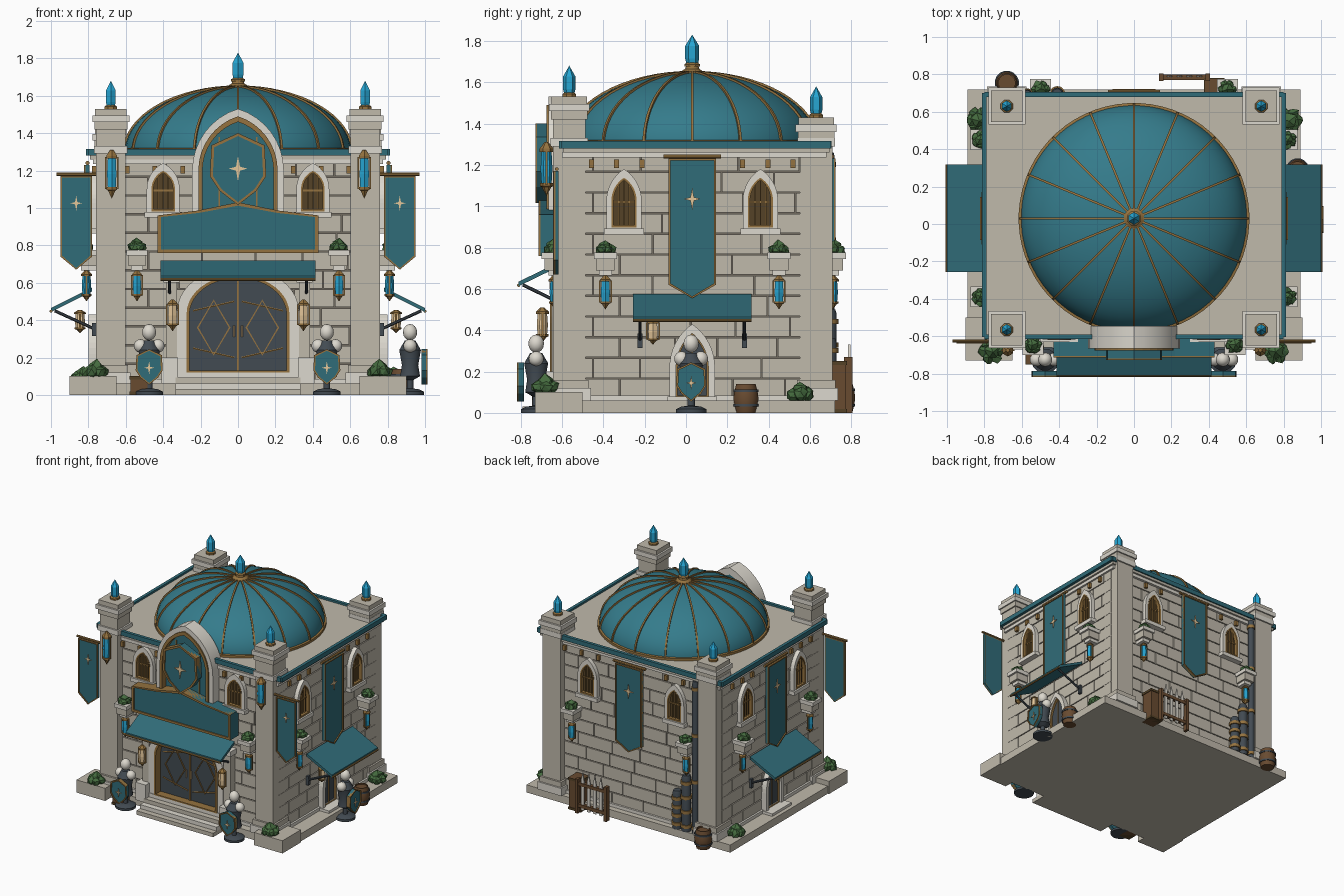
import bpy, bmesh, random
from math import pi, sin, cos, sqrt, atan2, radians
from mathutils import Matrix, Vector

if "Cube" in bpy.data.objects:
    bpy.data.objects.remove(bpy.data.objects["Cube"])

random.seed(4)
T = lambda x, y, z=0: Matrix.Translation((x, y, z))
R = lambda deg: Matrix.Rotation(radians(deg), 4, 'Z')
I = Matrix.Identity(4)
COL = dict(stone=(.53, .49, .41), pale=(.72, .69, .62), mortar=(.17, .15, .12), teal=(.03, .15, .19),
           dome=(.035, .2, .26), gold=(.3, .17, .05), star=(.78, .57, .32), dark=(.055, .07, .085),
           brown=(.14, .07, .03), pane=(.09, .055, .02), crystal=(.02, .38, .65), leaf=(.06, .15, .05))
MATS = {}
for k, c in COL.items():
    MATS[k] = bpy.data.materials.new(k)
    MATS[k].diffuse_color = (*c, 1)
PARTS = {}
# wall frames: local x runs along the wall, -y points outward, y = 0 on the wall
FRONT, RIGHT, BACK, LEFT = T(0, -.575), T(.75, .03) @ R(90), T(0, .65) @ R(180), T(-.75, .03) @ R(-90)


def part(name, mat):
    return PARTS.setdefault((name, mat), bmesh.new())


def loft(name, mat, loops, M=I, caps=True):
    bm = part(name, mat)
    L = [[bm.verts.new(M @ Vector(p)) for p in l] for l in loops]
    for a, b in zip(L, L[1:]):
        n = max(len(a), len(b))
        if n == 1:
            continue
        for i in range(n):
            j = (i + 1) % n
            q = [a[i % len(a)], a[j % len(a)], b[j % len(b)], b[i % len(b)]]
            bm.faces.new(list(dict.fromkeys(q)))
    if caps:
        for l in (L[0], L[-1]):
            if len(l) > 2:
                bm.faces.new(l)


def prism(name, mat, pts, y0, y1, M=I):
    loft(name, mat, [[(x, y, z) for x, z in pts] for y in (y0, y1)], M)


def box(name, mat, x0, x1, y0, y1, z0, z1, M=I):
    prism(name, mat, [(x0, z0), (x1, z0), (x1, z1), (x0, z1)], y0, y1, M)


def cbox(name, mat, x, y, h, z0, z1):
    box(name, mat, x - h, x + h, y - h, y + h, z0, z1)


def ring(name, mat, outer, inner, y0, y1, M=I):
    at = lambda l, y: [(x, y, z) for x, z in l]
    loft(name, mat, [at(outer, y1), at(outer, y0), at(inner, y0), at(inner, y1), at(outer, y1)], M, False)


def lathe(name, mat, prof, n=12, M=I):
    loops = [[(0, 0, z)] if r < 1e-4 else
             [(r * cos(2 * pi * (i + .5) / n), r * sin(2 * pi * (i + .5) / n), z) for i in range(n)] for r, z in prof]
    loft(name, mat, loops, M)


def ball(name, mat, r, M, sz=1):
    lathe(name, mat, [(r * sin(pi * i / 8), -r * sz * cos(pi * i / 8)) for i in range(9)], 14, M)


def bar(name, mat, p, q, r, M=I, n=8):
    p, q = Vector(p), Vector(q)
    rot = Vector((0, 0, 1)).rotation_difference(q - p).to_matrix().to_4x4()
    lathe(name, mat, [(r, 0), (r, (q - p).length)], n, M @ Matrix.Translation(p) @ rot)


def shrink(pts, d):
    xs, zs = zip(*pts)
    cx, cz = (min(xs) + max(xs)) / 2, (min(zs) + max(zs)) / 2
    sx, sz = 1 - 2 * d / (max(xs) - min(xs)), 1 - 2 * d / (max(zs) - min(zs))
    return [(cx + (x - cx) * sx, cz + (z - cz) * sz) for x, z in pts]


def arch(w, z0, zs, z1, n=8):
    h = z1 - zs
    if h > w:      # two arcs meeting in a point
        c = (h * h - w * w) / (2 * w)
        a = atan2(h, c)
        half = [(-c + (w + c) * cos(a * i / n), zs + (w + c) * sin(a * i / n)) for i in range(n + 1)]
    else:
        half = [(w * cos(pi / 2 * i / n), zs + h * sin(pi / 2 * i / n)) for i in range(n + 1)]
    return [(w, z0)] + half + [(-x, z) for x, z in half[-2::-1]] + [(-w, z0)]


def star(x, z, r, y, M):
    pts = [((r, r * .22)[i % 2] * (.75 if i in (0, 4) else 1) * cos(pi * i / 4) + x,
            (r, r * .22)[i % 2] * sin(pi * i / 4) + z) for i in range(8)]
    prism('star_emblem', 'star', pts, y - .006, y, M)


def panel(name, pts, y0, y1, M, edge=.012):
    """teal board with a raised gold border"""
    prism(name, 'teal', pts, y0, y1, M)
    ring(name + '_border', 'gold', pts, shrink(pts, edge), y0 - .008, y1, M)


def shield(w, z0, z1):
    h = z1 - z0
    return [(0, z1), (w, z1 - .17 * h), (w * 1.06, z1 - .6 * h), (w * .7, z1 - .8 * h), (0, z0),
            (-w * .7, z1 - .8 * h), (-w * 1.06, z1 - .6 * h), (-w, z1 - .17 * h)]


def crystal(x, y, z0, z1, r):
    h = z1 - z0
    lathe('crystal_collar', 'gold', [(r * 1.2, 0), (r * 1.2, .012), (r * .8, .02)], 8, T(x, y, z0))
    lathe('crystal', 'crystal', [(r * .8, .01), (r, h * .25), (r, h * .65), (0, h)], 6, T(x, y, z0))


def lantern(u, y, z0, z1, r, M, glow='crystal'):
    h, m = z1 - z0, M @ T(u, y, z0)
    lathe('lantern_glass', glow, [(r * .75, h * .2), (r * .9, h * .5), (r * .75, h * .85)], 6, m)
    lathe('lantern_base', 'gold', [(0, 0), (r * .7, h * .16), (r, h * .18), (r, h * .24)], 6, m)
    lathe('lantern_cap', 'gold', [(r * 1.05, h * .82), (r * 1.05, h * .88), (r * .3, h)], 6, m)
    for s in (-1, 1):
        box('lantern_frame', 'gold', s * r - .004, s * r + .004, -.005, .005, h * .2, h * .85, m)


def bush(x, y, z, r, M=I):
    for i in range(7):
        a = i * pi / 3
        d = r * .55 if i < 6 else 0
        res = bmesh.ops.create_icosphere(part('bush', 'leaf'), subdivisions=1, radius=r * (.5 if i < 6 else .68),
            matrix=M @ T(x + d * cos(a), y + d * sin(a), z + r * (.4 if i < 6 else .65)) @ R(i * 29))
        for v in res['verts']:
            v.co += Vector([random.uniform(-.1, .1) * r for _ in range(3)])


def barrel(x, y, s=1):
    m = T(x, y) @ Matrix.Scale(s, 4)
    lathe('barrel', 'brown', [(.048, 0), (.058, .04), (.062, .07), (.058, .1), (.048, .14), (.042, .14), (.042, .13)], 16, m)
    for z in (.03, .1):
        lathe('barrel_hoop', 'dark', [(.058, z), (.062, z), (.062, z + .012), (.058, z + .012)], 16, m)


def armour_stand(M):
    lathe('stand_base', 'dark', [(.075, 0), (.075, .018), (.05, .03), (.015, .035)], 16, M)
    lathe('stand_torso', 'dark', [(.018, .03), (.018, .08), (.055, .1), (.045, .16), (.06, .24), (.03, .29)], 12, M)
    for s in (-1, 1):
        ball('shoulder_armour', 'pale', .036, M @ T(s * .047, 0, .262))
    ball('helmet', 'pale', .038, M @ T(0, 0, .335), 1.15)
    panel('stand_shield', shield(.068, .055, .245), -.085, -.06, M, .009)
    star(0, .145, .035, -.087, M)


def window(u, z0, z1, w, M):
    h = z1 - z0
    o = [(x + u, z) for x, z in arch(w, z0, z0 + h * .5, z1)]
    i = [(x + u, z) for x, z in arch(w * .68, z0 + .025, z0 + h * .5, z1 - .045)]
    prism('window_pane', 'pane', i, -.018, .01, M)
    ring('window_frame', 'pale', o, i, -.042, .01, M)
    ring('window_trim', 'gold', shrink(i, -.003), shrink(i, .008), -.045, 0, M)
    for k in (-.3, 0, .3):
        box('window_bars', 'gold', u + k * w - .003, u + k * w + .003, -.028, -.01, z0 + .02, z1 - (.05 if k == 0 else .075), M)
    box('window_bars', 'gold', u - w * .66, u + w * .66, -.026, -.01, z0 + h * .46, z0 + h * .49, M)
    box('window_sill', 'pale', u - w - .012, u + w + .012, -.055, .01, z0 - .012, z0 + .018, M)


def planter(u, M):
    box('planter_rim', 'pale', u - .055, u + .055, -.125, 0, .745, .775, M)
    box('planter_box', 'stone', u - .045, u + .045, -.11, 0, .69, .745, M)
    box('planter_foot', 'pale', u - .032, u + .032, -.09, 0, .665, .69, M)
    bush(u, -.07, .77, .05, M)
    lantern(u, -.06, .5, .665, .028, M)


def awning(hw, a0, a1, z0, z1, drop, M):
    prism('awning', 'teal', [(a0, z0), (a1, z1), (a1, z1 - .022), (a0, z0 - .022)], -hw, hw, M @ R(-90))
    bar('awning_trim', 'gold', (-hw, -a1, z1 - .018), (hw, -a1, z1 - .018), .008, M)
    for s in (-1, 1):
        x = s * hw * .88
        bar('awning_brace', 'dark', (x, -a1 + .02, z1 - .015), (x, 0, z1 - drop), .009, M)
        box('awning_mount', 'dark', x - .012, x + .012, -.03, 0, z1 - drop - .03, z1 - drop + .04, M)


def bricks(hw, M):
    for row in range(12):
        z, x = .07 + row * .1, -hw
        step = .13 if row % 2 else .26
        while x < hw - .01:
            e = min(x + step, hw)
            e = hw if hw - e < .06 else e
            box('wall_blocks', 'stone', x + .003, e - .003, -.01, .01, z, z + .093, M)
            x, step = e, random.uniform(.2, .3)


# base, core walls and roof slab
box('base_plinth', 'stone', -.89, .89, -.66, .72, 0, .06)
box('wall_core', 'mortar', -.75, .75, -.575, .65, .06, 1.25)
box('wall_footing', 'pale', -.775, .775, -.6, .675, .06, .085)
box('roof_cornice', 'pale', -.775, .775, -.6, .68, 1.235, 1.26)
box('roof_slab', 'stone', -.79, .79, -.595, .695, 1.26, 1.3)
for s in (-1, 1):
    box('roof_trim', 'teal', s * .8 - .012, s * .8 + .012, -.605, .7, 1.28, 1.315)
    box('roof_trim', 'teal', -.8, .8, *((-.615, -.59) if s < 0 else (.68, .705)), 1.28, 1.315)
    box('corner_base', 'stone', s * .775 - .125, s * .775 + .125, -.73, -.5, 0, .1)
for M, hw in ((FRONT, .74), (BACK, .74), (RIGHT, .61), (LEFT, .61)):
    bricks(hw, M)
    for k in range(-4, 5):
        if abs(k) > 1:
            box('cornice_bracket', 'gold', k * hw / 5 - .012, k * hw / 5 + .012, -.03, 0, 1.185, 1.225, M)

# corner pillars with crystals
for s in (-1, 1):
    for y, H in ((-.565, 1.53), (.63, 1.43)):
        x = s * .68
        for h, z0, z1, c in ((.105, .06, .12, 'pale'), (.093, .12, .16, 'stone'), (.078, .16, H - .02, 'stone'),
                             (.09, 1.29, 1.33, 'pale'), (.088, H - .11, H - .07, 'stone'), (.099, H - .07, H - .035, 'pale'),
                             (.085, H - .035, H, 'stone')):
            cbox('corner_pillar', c, x, y, h, z0, z1)
        crystal(x, y, H, H + .15, .03)

# ribbed dome
DM, RX, RZ = T(0, .03, 1.3), .605, .345
lathe('dome', 'dome', [(RX * cos(pi / 2 * i / 16), RZ * sin(pi / 2 * i / 16)) for i in range(17)], 64, DM)
lathe('dome_ring', 'gold', [(.59, 0), (.617, 0), (.617, .018), (.59, .025)], 64, DM)
arc = [(cos(pi / 2 * i / 16), sin(pi / 2 * i / 16)) for i in range(17)]
for k in range(16):
    ring('dome_rib', 'gold', [(a * .615, b * .355) for a, b in arc], [(a * .59, b * .335) for a, b in arc],
         -.006, .006, DM @ R(k * 22.5))
lathe('dome_cap', 'gold', [(.055, .33), (.055, .352), (.035, .365), (.03, .38)], 16, DM)
crystal(0, .03, 1.675, 1.83, .034)

# steps and main door
for i in range(4):
    box('front_steps', 'pale' if i % 2 else 'stone', -.335 + (3 - i) * -.0, .335, -.79 + i * .045, -.57, i * .031, (i + 1) * .031)
door = arch(.265, .125, .43, .63, 10)
prism('main_door', 'dark', door, -.02, .01, FRONT)
ring('door_arch', 'pale', arch(.325, .115, .45, .685, 10), door, -.075, .01, FRONT)
ring('door_arch_trim', 'gold', arch(.275, .12, .435, .64, 10), arch(.26, .13, .43, .625, 10), -.082, 0, FRONT)
box('door_split', 'gold', -.005, .005, -.028, 0, .125, .625, FRONT)
for s in (-1, 1):
    d = [(s * .13 + .09 * a, .36 + .15 * b) for a, b in ((0, 1), (1, 0), (0, -1), (-1, 0))]
    ring('door_diamond', 'gold', d, shrink(d, .009), -.028, 0, FRONT)
    for z in (.2, .5):
        bar('door_strap', 'gold', (s * .02, -.022, z), (s * .24, -.022, z + .05 * (1 if z < .3 else -1)), .005, FRONT, 6)
    bar('door_handle', 'star', (s * .022, -.04, .31), (s * .022, -.04, .37), .006, FRONT)
    box('door_pedestal', 'pale', s * .365 - .045, s * .365 + .045, -.12, 0, .06, .2, FRONT)
    box('door_pilaster', 'stone', s * .355 - .03, s * .355 + .03, -.07, 0, .2, .62, FRONT)
    box('door_pilaster_cap', 'pale', s * .355 - .042, s * .355 + .042, -.085, 0, .6, .64, FRONT)
    lantern(s * .35, -.12, .34, .51, .03, FRONT, 'star')
awning(.415, .06, .235, .72, .635, .12, FRONT)

# sign board, gable arch and large shield
sign = [(-.43, .76), (.43, .76), (.43, .96), (.22, .985), (0, 1.03), (-.22, .985), (-.43, .96)]
panel('sign_board', sign, -.13, -.03, FRONT, .018)
inner = arch(.2, .96, 1.2, 1.475)
prism('gable_panel', 'teal', inner, -.05, .03, FRONT)
ring('gable_arch', 'pale', arch(.245, .94, 1.2, 1.53), inner, -.09, .03, FRONT)
ring('gable_trim', 'gold', arch(.212, .95, 1.2, 1.49), arch(.19, .97, 1.2, 1.46), -.1, .02, FRONT)
for s in (-1, 1):
    box('gable_slats', 'gold', s * .1 - .005, s * .1 + .005, -.056, 0, 1., 1.38, FRONT)
panel('gable_shield', shield(.142, 1.015, 1.4), -.145, -.09, FRONT, .016)
star(0, 1.21, .068, -.147, FRONT)

# front windows, planters, pillar lanterns, hanging banners, armour stands
for s in (-1, 1):
    window(s * .4, .96, 1.24, .088, FRONT)
    planter(s * .54, FRONT)
    lantern(s * .675, -.1, 1.05, 1.31, .032, FRONT)
    bar('banner_pole', 'gold', (s * .66, -.625, 1.18), (s * .97, -.625, 1.18), .009)
    c = s * .865
    panel('hanging_banner', [(c - .085, 1.17), (c + .085, 1.17), (c + .085, .74), (c, .67), (c - .085, .74)], -.632, -.618, I, .008)
    star(c, 1.025, .04, -.634, I)
    armour_stand(T(s * .475, -.725))
    bush(s * .76, -.68, .095, .07)
    bush(s * .83, .555, .06, .07)

# side and back walls
for M in (RIGHT, LEFT, BACK):
    side = M is not BACK
    for s in (-1, 1):
        window(s * (.33 if side else .38), .875, 1.18, .085, M)
        planter(s * (.42 if side else .5), M)
    panel('wall_banner', [(-.115, 1.23), (.115, 1.23), (.115, .62), (0, .555), (-.115, .62)], -.065, -.045, M, .009)
    bar('wall_banner_rod', 'gold', (-.14, -.055, 1.24), (.14, -.055, 1.24), .011, M)
    star(0, 1.035, .055, -.067, M)
    if side:
        awning(.287, .03, .25, .575, .465, .12, M)
        lantern(-.19 if M is RIGHT else .19, -.095, .33, .455, .03, M, 'star')
        o, i = arch(.11, .06, .22, .43), arch(.078, .075, .22, .385)
        ring('side_door_arch', 'pale', o, i, -.05, .01, M)
        prism('side_door', 'dark', i, -.02, .01, M)
        ring('side_door_trim', 'gold', i, shrink(i, .008), -.035, 0, M)
        box('side_door_split', 'gold', -.004, .004, -.026, 0, .075, .37, M)
        box('side_step', 'pale', -.12, .12, -.11, 0, .055, .08, M)
armour_stand(T(.92, .025) @ R(90))

# pipes on the back wall
for x, r, z0, z1 in ((-.57, .024, .06, 1.26), (-.49, .034, .06, .5), (-.41, .034, .06, .36)):
    m = T(x, .695)
    lathe('back_pipe', 'dark', [(r, z0), (r, z1 - .02), (r * .8, z1)], 14, m)
    for k in range(4):
        z = z0 + .03 + (z1 - z0 - .1) * k / 3
        lathe('pipe_band', 'gold', [(r, z), (r * 1.25, z), (r * 1.25, z + .025), (r, z + .025)], 14, m)

# barrels, crates and weapon rack
barrel(.875, .29)
barrel(-.68, .755, 1.05)
for x, y, h, z in ((-.53, -.7, .045, .1), (.43, .725, .05, .25)):
    cbox('crate', 'brown', x, y, h, 0, z)
    for zz in (0, z - .018):
        cbox('crate_band', 'pane', x, y, h + .005, zz, zz + .018)
for z in (.05, .22):
    box('rack_rail', 'brown', .14, .4, .77, .8, z, z + .025)
for x in (.145, .395):
    box('rack_post', 'brown', x - .012, x + .012, .765, .805, 0, .27)
for k in range(4):
    x = .19 + k * .053
    prism('rack_blade', 'pale', [(x - .012, .03), (x + .012, .03), (x + .014, .26), (x, .33), (x - .014, .26)], .785, .795)

# turn the collected parts into objects
SMOOTH = {'dome', 'dome_ring', 'dome_cap', 'dome_rib', 'barrel', 'barrel_hoop', 'helmet', 'shoulder_armour', 'stand_base',
          'stand_torso', 'back_pipe', 'pipe_band', 'gable_arch', 'door_arch', 'awning_trim', 'banner_pole', 'wall_banner_rod'}
for (name, mat), bm in PARTS.items():
    bmesh.ops.recalc_face_normals(bm, faces=bm.faces)
    me = bpy.data.meshes.new(name)
    bm.to_mesh(me)
    bm.free()
    me.materials.append(MATS[mat])
    ob = bpy.data.objects.new(name, me)
    bpy.context.collection.objects.link(ob)
    ob.select_set(name in SMOOTH)
    if name in SMOOTH:
        bpy.context.view_layer.objects.active = ob
bpy.ops.object.shade_smooth_by_angle(angle=radians(35))

for m in bpy.data.materials:
    if m.users and not m.is_grease_pencil:
        m.use_nodes = True
        m.node_tree.nodes["Principled BSDF"].inputs["Base Color"].default_value = m.diffuse_color
